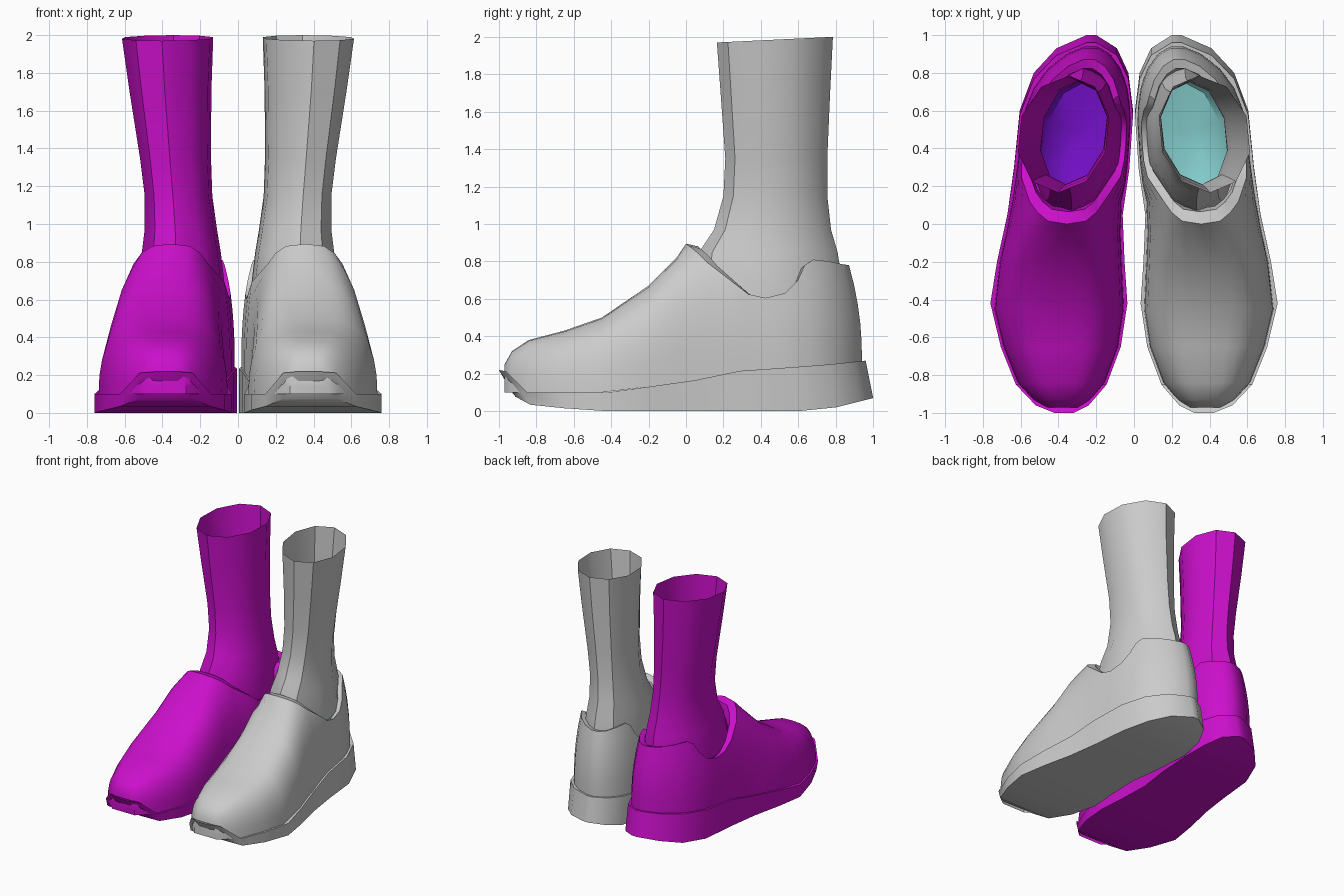
import bpy, bmesh, math
from mathutils import Vector

if "Cube" in bpy.data.objects:
    bpy.data.objects.remove(bpy.data.objects["Cube"], do_unlink=True)


def material(name, rgb):
    m = bpy.data.materials.new(name)
    m.use_nodes = True
    m.diffuse_color = (*rgb, 1)
    m.node_tree.nodes["Principled BSDF"].inputs["Base Color"].default_value = (*rgb, 1)
    return m


def lookup(table, y):
    """Linear interpolation in rows of (y, values...)."""
    if y <= table[0][0]:
        return table[0][1:]
    for a, b in zip(table, table[1:]):
        if y <= b[0]:
            t = (y - a[0]) / (b[0] - a[0])
            return [p + (q - p) * t for p, q in zip(a[1:], b[1:])]
    return table[-1][1:]


# Sole outline: y, inner x, outer x
OUTLINE = [(-1, .32, .42), (-.96, .24, .52), (-.85, .145, .625), (-.65, .07, .705),
           (-.42, .035, .76), (-.2, .05, .725), (.05, .06, .67), (.3, .025, .635),
           (.6, .005, .605), (.8, .03, .53), (.93, .09, .41), (1, .2, .25)]
# Sole thickness: y, top z, bottom z
SOLE = [(-1, .22, .1), (-.95, .21, .07), (-.86, .1, .035), (-.65, .1, .015), (-.42, .1, 0),
        (-.2, .13, 0), (.05, .165, 0), (.3, .215, 0), (.6, .235, 0), (.8, .25, .02), (1, .27, .07)]
# Ridge of the upper: y, z
RIDGE = [(-.97, .25), (-.93, .32), (-.84, .38), (-.65, .43), (-.45, .5),
         (-.2, .67), (-.05, .82), (.12, .895)]
# Collar: y, rim z
COLLAR = [(.22, .69), (.32, .625), (.42, .605), (.53, .63), (.61, .7), (.66, .78),
          (.72, .81), (.82, .8), (.9, .785), (.94, .78)]
# Leg rings: z, x range, y range
LEG = [(1.985, .14, .605, .165, .785), (1.7, .15, .565, .185, .77), (1.35, .152, .51, .21, .755),
       (1.15, .145, .485, .2, .755), (.97, .12, .485, .15, .775), (.85, .1, .5, .07, .81),
       (.6, .07, .54, .03, .85), (.45, .08, .53, .05, .84), (.34, .13, .46, .15, .75),
       (.3, .25, .35, .4, .5)]
CENTRE = Vector((.3, .5, 0))


def finish(name, bm, side, mats):
    for v in bm.verts:
        v.co.x *= side
    bmesh.ops.recalc_face_normals(bm, faces=bm.faces[:])
    me = bpy.data.meshes.new(name)
    bm.to_mesh(me)
    bm.free()
    for m in mats:
        me.materials.append(m)
    ob = bpy.data.objects.new(name, me)
    bpy.context.collection.objects.link(ob)
    bpy.ops.object.select_all(action='DESELECT')
    ob.select_set(True)
    bpy.context.view_layer.objects.active = ob
    bpy.ops.object.shade_smooth_by_angle(angle=math.radians(40))


def bridge(bm, a, b, closed=False):
    n = len(a)
    for i in range(n if closed else n - 1):
        k = (i + 1) % n
        bm.faces.new((a[i], a[k], b[k], b[i]))


def sole(name, side, mat):
    bm = bmesh.new()
    loops = []
    for y, xi, xo in OUTLINE:
        zt, zb = lookup(SOLE, y)
        yt = y * .96 if y > 0 else y
        yb = y + .07 * max(0, -y) ** 8
        loops.append([bm.verts.new(p) for p in
                      ((xi, yb, zb), (xi, yt, zt), (xo, yt, zt), (xo, yb, zb))])
    for a, b in zip(loops, loops[1:]):
        bridge(bm, a, b, True)
    bm.faces.new(loops[0])
    bm.faces.new(loops[-1])
    finish(name, bm, side, [mat])


def upper(name, side, mat):
    bm = bmesh.new()
    rows, wall = 8, 5
    # Arched sections from the toe to the tongue
    arches = []
    for y, zt in RIDGE:
        xi, xo = lookup(OUTLINE, y)
        zb = min(lookup(SOLE, y)[0], .165 if y > -.8 else .1)
        cx, hw = (xi + xo) / 2, (xo - xi) / 2 - .015
        arch = []
        for j in range(2 * rows + 1):
            a = math.pi * j / (2 * rows)
            c, s = math.cos(a), math.sin(a)
            lean = .12 * max(0, s - .85) / .15 if y > .1 else 0
            arch.append(bm.verts.new((cx + hw * math.copysign(abs(c) ** .65, c),
                                      y - lean, zb + (zt - zb) * max(s, 0) ** .85)))
        arches.append(arch)
    for a, b in zip(arches, arches[1:]):
        bridge(bm, a, b)
    bm.faces.new(arches[0])

    # Wall columns around the heel, from the outer side to the inner side
    ys = [c[0] for c in COLLAR]
    path = [(y, 1) for y in ys] + [(y, 0) for y in reversed(ys)]
    columns = [arches[-1][:wall + 1]]
    for y, outer in path:
        xs = lookup(OUTLINE, y / .95)
        x = xs[1] - .015 if outer else xs[0] + .01
        zb, rim = lookup(SOLE, y)[0], lookup(COLLAR, y)[0]
        col = []
        for j in range(wall + 1):
            z = zb + (rim - zb) * j / wall
            p = Vector((x, y, 0)).lerp(CENTRE, .17 * (max(0, z - .3) / .5) ** 2)
            col.append(bm.verts.new((p.x, p.y, z)))
        columns.append(col)
    columns.append(arches[-1][::-1][:wall + 1])
    for a, b in zip(columns, columns[1:]):
        bridge(bm, a, b)

    # Rolled lip around the opening
    for pull, drop in ((.13, .015), (.04, .1)):
        rim = [e for e in bm.edges if e.is_boundary and min(v.co.z for v in e.verts) > .42]
        new = bmesh.ops.extrude_edge_only(bm, edges=rim)["geom"]
        for v in (g for g in new if isinstance(g, bmesh.types.BMVert)):
            z = v.co.z
            v.co = v.co.lerp(CENTRE, pull)
            v.co.z = z - drop
    finish(name, bm, side, [mat])


def leg(name, side, mat, lining):
    bm = bmesh.new()
    rings = []
    for z, x0, x1, y0, y1 in LEG:
        ring = []
        for i in range(10):
            a = 2 * math.pi * (i + .5) / 10
            s = math.sin(a)
            x = (x0 + x1) / 2 + (x1 - x0) / 2 * math.cos(a) * 1.05 - .03 * s
            tilt = .015 * s if z > 1.9 else 0
            ring.append(bm.verts.new((x, (y0 + y1) / 2 + (y1 - y0) / 2 * s, z + tilt)))
        rings.append(ring)
    for a, b in zip(rings, rings[1:]):
        bridge(bm, a, b, True)
    bm.faces.new(rings[-1])
    # The bowl at the bottom is the coloured lining
    for f in bm.faces:
        f.material_index = int(f.calc_center_median().z < .55)
    finish(name, bm, side, [mat, lining])


grey = material("light grey", (.6, .6, .6))
teal = material("pale teal", (.23, .6, .6))
magenta = material("magenta", (.6, .005, .6))
violet = material("violet", (.18, .005, .6))

for label, side, body, lining in (("left", 1, grey, teal), ("right", -1, magenta, violet)):
    sole(label + "_sole", side, body)
    upper(label + "_shoe_upper", side, body)
    leg(label + "_leg", side, body, lining)
